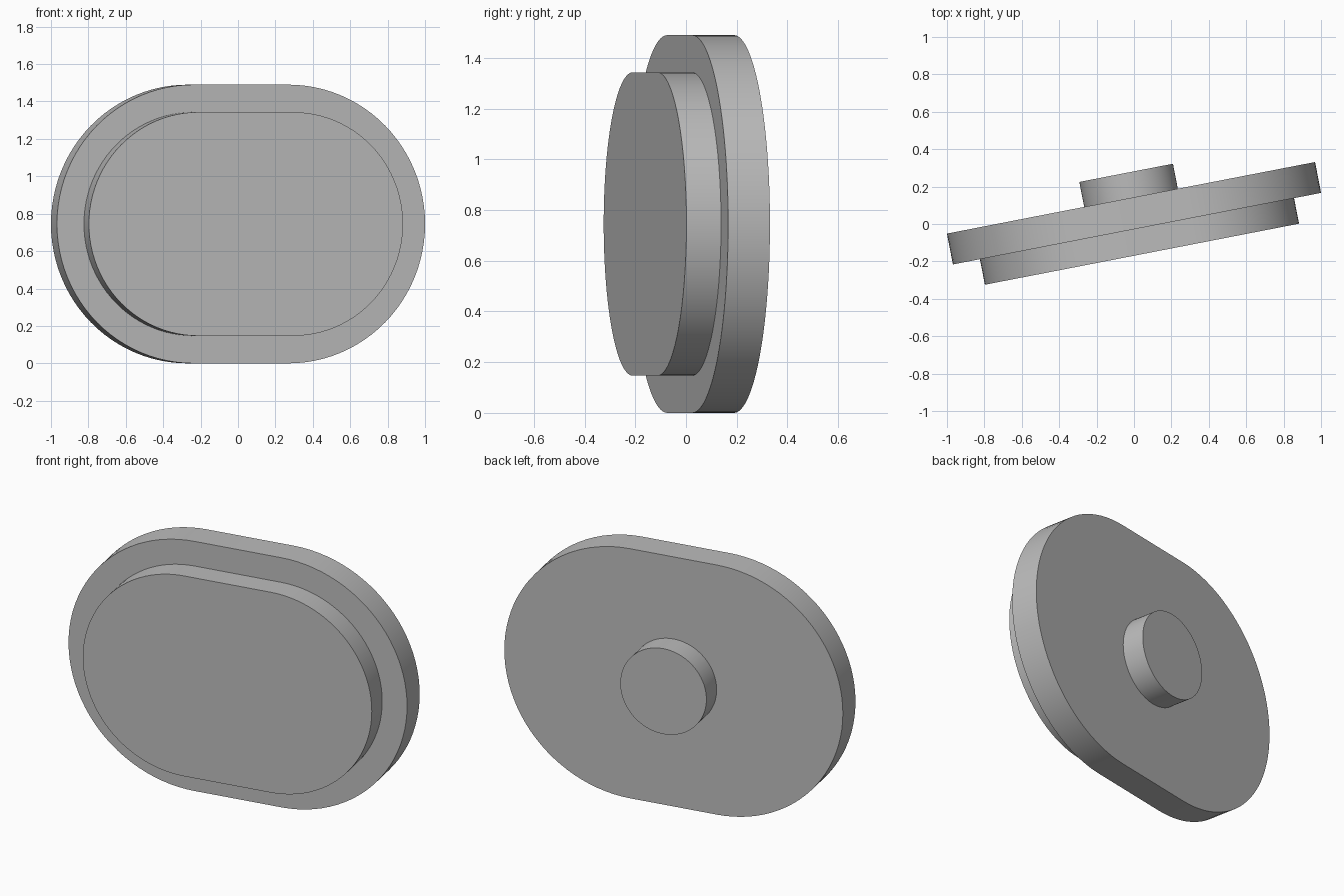
import bpy
import bmesh
import math
from mathutils import Matrix

if "Cube" in bpy.data.objects:
    bpy.data.objects.remove(bpy.data.objects["Cube"], do_unlink=True)

# Single grey finish
grey = bpy.data.materials.new("plain grey")
grey.use_nodes = True
colour = (0.5, 0.5, 0.5, 1.0)
grey.diffuse_color = colour
grey.node_tree.nodes["Principled BSDF"].inputs["Base Color"].default_value = colour

# The whole badge is turned about the vertical axis
PLACE = Matrix.Translation((0, 0.0575, 0.745)) @ Matrix.Rotation(math.radians(11), 4, "Z")
HALF_STRAIGHT = 0.2575
STEPS = 48


def slab(name, radius, half_straight, front, back):
    """Extruded rounded outline: two half circles joined by straight sides."""
    bm = bmesh.new()
    outline = []
    for side in (1, -1):
        for i in range(STEPS + 1):
            if half_straight == 0 and i == STEPS:
                continue
            a = math.pi * (i / STEPS - 0.5)
            outline.append(bm.verts.new((side * (half_straight + radius * math.cos(a)),
                                         front, side * radius * math.sin(a))))
    face = bm.faces.new(outline)
    grown = bmesh.ops.extrude_face_region(bm, geom=[face], use_keep_orig=True)
    moved = [g for g in grown["geom"] if isinstance(g, bmesh.types.BMVert)]
    bmesh.ops.translate(bm, verts=moved, vec=(0, back - front, 0))
    bmesh.ops.recalc_face_normals(bm, faces=bm.faces)
    bm.transform(PLACE)
    mesh = bpy.data.meshes.new(name)
    bm.to_mesh(mesh)
    bm.free()
    mesh.materials.append(grey)
    obj = bpy.data.objects.new(name, mesh)
    bpy.context.collection.objects.link(obj)
    bpy.ops.object.select_all(action="DESELECT")
    obj.select_set(True)
    bpy.context.view_layer.objects.active = obj
    bpy.ops.object.shade_smooth_by_angle(angle=math.radians(30))
    return obj


# Wide flange, raised front pad and round rear stem
slab("main_plate", 0.745, HALF_STRAIGHT, -0.084, 0.084)
slab("front_pad", 0.598, HALF_STRAIGHT, -0.223, -0.084)
slab("rear_stem", 0.255, 0, 0.084, 0.22)
